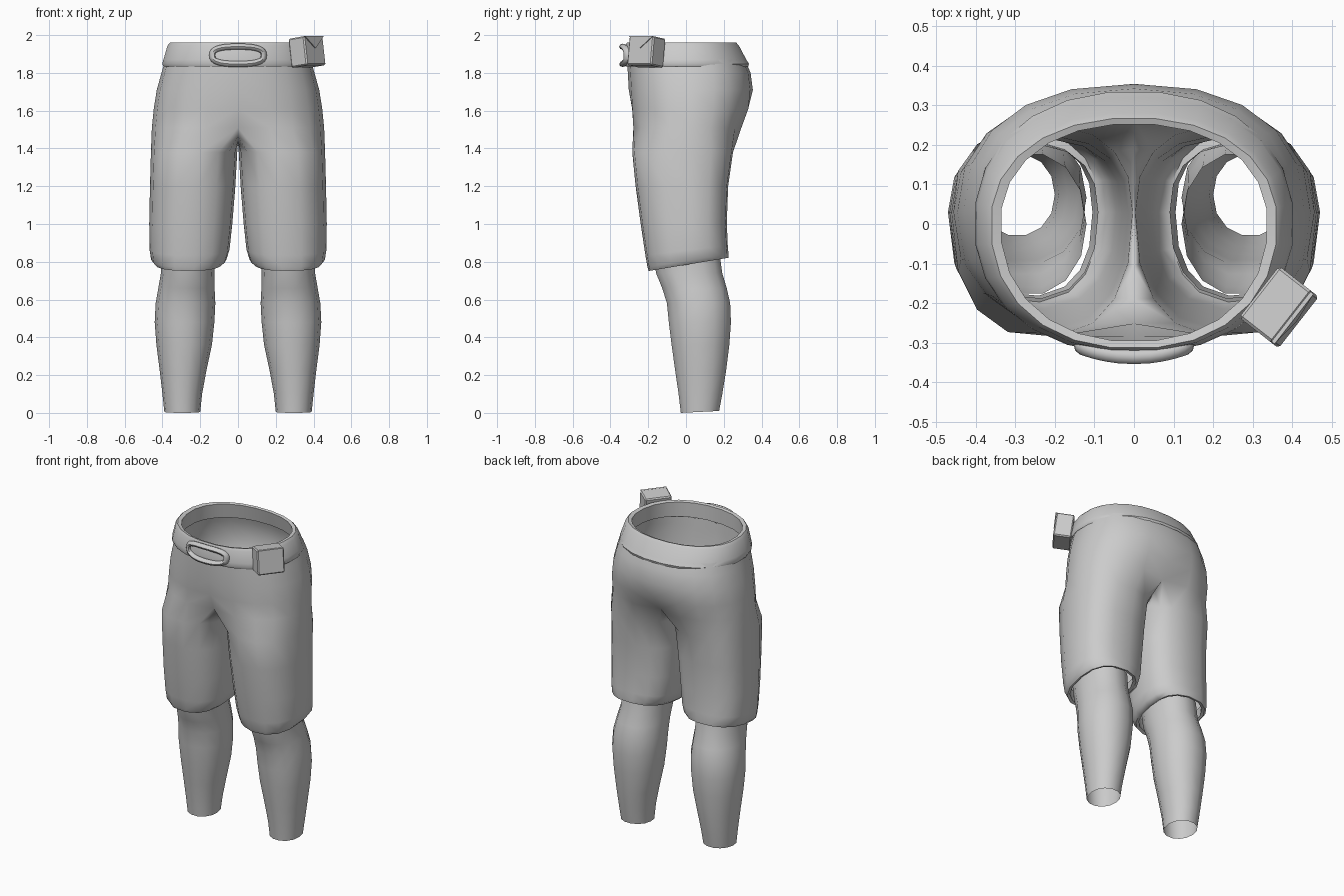
import bpy, bmesh
from math import sin, cos, radians, pi
from mathutils import Matrix, Vector

if "Cube" in bpy.data.objects:
    bpy.data.objects.remove(bpy.data.objects["Cube"])


def spow(v, n):
    return (abs(v) ** (2 / n)) * (1 if v >= 0 else -1)


def oval(angle, x0, x1, yf, yb, cy, n):
    """Point on a rounded oval whose front and back depths differ."""
    c, s = spow(cos(angle), n), spow(sin(angle), n)
    x = (x0 + x1) / 2 + (x1 - x0) / 2 * c
    y = cy + s * ((yb - cy) if s > 0 else (cy - yf))
    return x, y


def bridge(bm, a, b, closed=True):
    m = len(a)
    for i in range(m if closed else m - 1):
        j = (i + 1) % m
        bm.faces.new((a[i], a[j], b[j], b[i]))


def finish(bm, name, mirror=False, angle=40):
    bmesh.ops.recalc_face_normals(bm, faces=bm.faces)
    me = bpy.data.meshes.new(name)
    bm.to_mesh(me)
    bm.free()
    ob = bpy.data.objects.new(name, me)
    bpy.context.collection.objects.link(ob)
    if mirror:
        mod = ob.modifiers.new("Mirror", 'MIRROR')
        mod.use_clip = True
        mod.merge_threshold = 0.0005
    bpy.ops.object.select_all(action='DESELECT')
    ob.select_set(True)
    bpy.context.view_layer.objects.active = ob
    bpy.ops.object.shade_smooth_by_angle(angle=radians(angle))
    return ob


# Shorts: half hips lofted downward, split at the crotch into one leg, mirrored
bm = bmesh.new()
hips = [  # z, half width, front y, back y
    (1.87, .385, -.312, .312), (1.80, .405, -.308, .342), (1.71, .43, -.303, .354),
    (1.61, .446, -.297, .343), (1.51, .456, -.292, .305)]
K = 11
prev = None
for z, rx, yf, yb in hips:
    ring = []
    for i in range(K):
        x, y = oval(radians(-90 + 18 * i), -rx, rx, yf, yb, .03, 2.35)
        if i in (0, K - 1):
            x = 0
            y *= {1.51: .86, 1.61: .96}.get(z, 1)
        ring.append(bm.verts.new((x, y, z)))
    if prev:
        bridge(bm, prev, ring, False)
    prev = ring
crotch = [bm.verts.new((0, y, z)) for y, z in
          ((.19, 1.465), (.10, 1.44), (0, 1.43), (-.11, 1.44), (-.19, 1.465))]
prev = prev + crotch
angles = [-120 + 24 * i for i in range(K)] + [120 + 20 * i for i in range(1, 6)]
legs = [  # z, inner x, outer x, front y, back y, tilt
    (1.38, .004, .461, -.286, .250, 0), (1.20, .014, .466, -.268, .224, 0),
    (1.00, .030, .470, -.240, .217, .03), (.86, .045, .468, -.216, .222, .12),
    (.805, .062, .460, -.205, .226, .165), (.784, .088, .440, -.198, .226, .165),
    (.79, .105, .425, -.182, .208, .165), (.86, .09, .43, -.19, .20, .12)]
for z, x0, x1, yf, yb, tilt in legs:
    ring = []
    for a in angles:
        x, y = oval(radians(a), x0, x1, yf, yb, .03, 2.4)
        ring.append(bm.verts.new((x, y, z + tilt * y)))
    bridge(bm, prev, ring)
    prev = ring
finish(bm, "shorts", mirror=True, angle=60)

# Lower legs: tapered calves, open at the ankle
bm = bmesh.new()
prev = None
for z, x0, x1, yf, yb in [
        (.005, .20, .39, -.03, .178), (.10, .19, .40, -.042, .195), (.22, .168, .414, -.06, .215),
        (.36, .138, .432, -.08, .233), (.48, .125, .441, -.095, .242), (.58, .12, .436, -.105, .238),
        (.66, .124, .422, -.13, .22), (.74, .125, .408, -.163, .196), (.86, .12, .408, -.18, .18)]:
    ring = []
    for i in range(14):
        x, y = oval(2 * pi * i / 14, x0, x1, yf, yb, (yf + yb) / 2, 2.1)
        ring.append(bm.verts.new((x, y, z + (.05 * (y - .07) if z < .05 else 0))))
    if prev:
        bridge(bm, prev, ring)
    prev = ring
for v in bm.verts:
    v.co.z = max(v.co.z, 0)
finish(bm, "lower_legs", mirror=True, angle=60)

# Waistband with a rolled lower edge and an inner wall
bm = bmesh.new()
prev = None
for z, rx, yf, yb in [
        (1.85, .385, -.312, .315), (1.834, .398, -.322, .332), (1.848, .404, -.328, .336),
        (1.87, .398, -.327, .322), (1.945, .376, -.322, .282), (1.96, .362, -.315, .268),
        (1.955, .337, -.297, .253), (1.86, .345, -.297, .275)]:
    ring = []
    for i in range(24):
        x, y = oval(2 * pi * i / 24 + pi / 24, -rx, rx, yf, yb, 0, 2.2)
        ring.append(bm.verts.new((x, y, z)))
    if prev:
        bridge(bm, prev, ring)
    prev = ring
finish(bm, "waistband")

# Oval buckle ring, bent round the front of the band
bm = bmesh.new()
rings = []
for i in range(32):
    a = 2 * pi * i / 32
    px, pz = .137 * spow(cos(a), 2.7), .046 * spow(sin(a), 2.7)
    nrm = Vector((cos(a) * .6, 0, sin(a))).normalized()
    ring = []
    for j in range(8):
        b = 2 * pi * j / 8
        p = Vector((px, 0, pz)) + nrm * .016 * cos(b)
        ring.append(bm.verts.new((p.x, -.335 - .019 * sin(b) + 1.3 * p.x ** 2, 1.893 + p.z)))
    rings.append(ring)
for i in range(32):
    bridge(bm, rings[i], rings[(i + 1) % 32])
finish(bm, "buckle", angle=50)

# Belt pouch: bevelled box plus a pointed flap, tilted to sit on the hip
place = (Matrix.Translation((.366, -.21, 1.911)) @ Matrix.Rotation(radians(52), 4, 'Z')
         @ Matrix.Rotation(radians(-8), 4, 'X'))
bm = bmesh.new()
bmesh.ops.create_cube(bm, size=1, matrix=Matrix.Diagonal((.165, .108, .155, 1)))
bmesh.ops.bevel(bm, geom=bm.edges[:], offset=.007, segments=1, affect='EDGES')
bm.transform(place)
finish(bm, "pouch", angle=30)

bm = bmesh.new()
tri = [(-.08, .076), (.08, .076), (0, .012)]
back = [bm.verts.new((x, -.05, z)) for x, z in tri]
front = [bm.verts.new((x, -.06, z)) for x, z in tri]
bridge(bm, back, front)
bm.faces.new(front)
bm.faces.new(back[::-1])
bm.transform(place)
finish(bm, "pouch_flap", angle=30)
